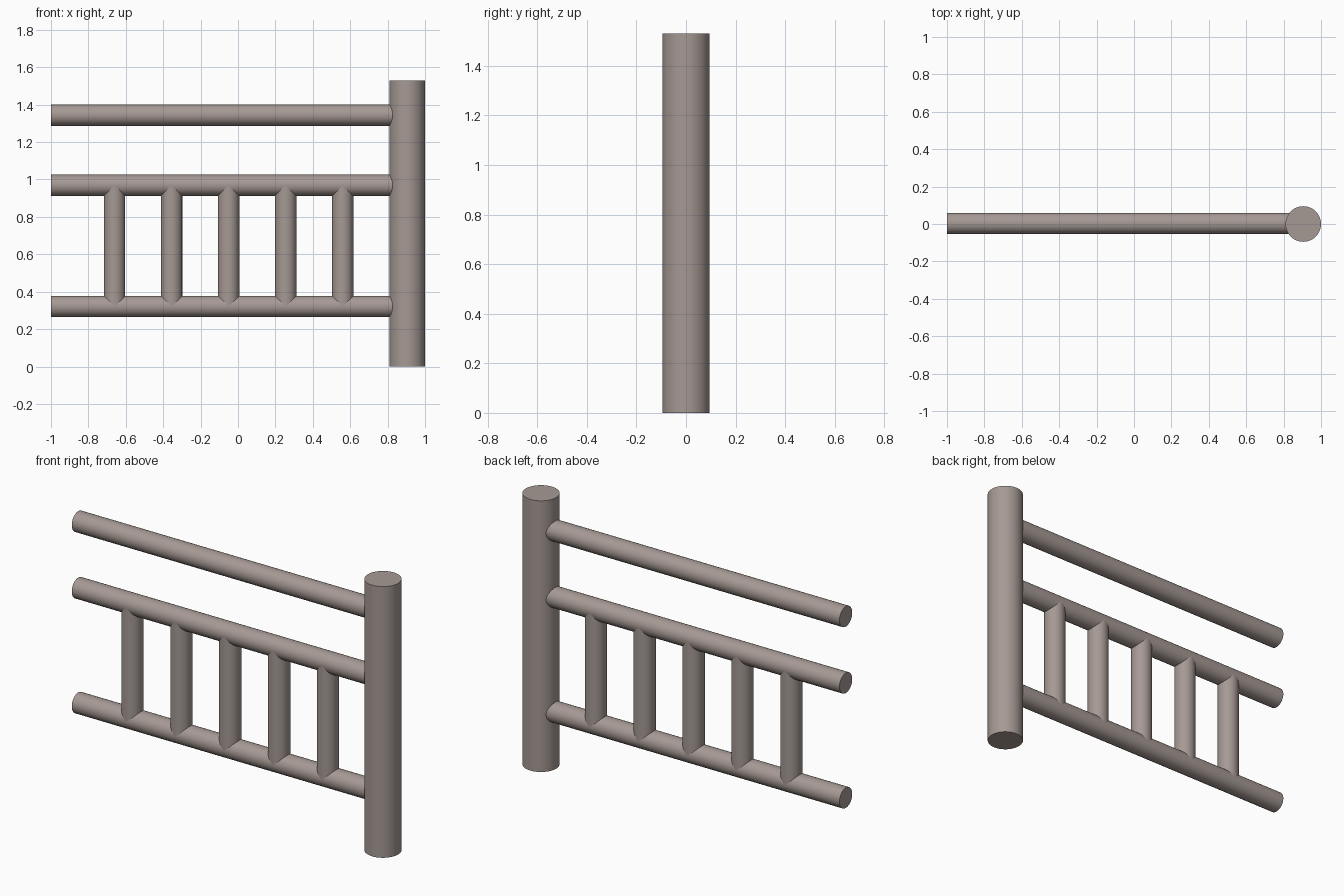
import bpy
import math

if "Cube" in bpy.data.objects:
    bpy.data.objects.remove(bpy.data.objects["Cube"])

# Weathered wood colour shared by every part
wood = bpy.data.materials.new("grey_brown_wood")
wood.diffuse_color = (0.38, 0.32, 0.295, 1.0)
wood.use_nodes = True
wood.node_tree.nodes["Principled BSDF"].inputs["Base Color"].default_value = wood.diffuse_color


def pole(name, radius, length, location, along_x=False):
    """Round pole, standing upright or lying along x."""
    rotation = (0, math.pi / 2, 0) if along_x else (0, 0, 0)
    bpy.ops.mesh.primitive_cylinder_add(
        vertices=48, radius=radius, depth=length, location=location, rotation=rotation)
    obj = bpy.context.object
    obj.name = name
    obj.data.materials.append(wood)
    bpy.ops.object.shade_smooth_by_angle(angle=math.radians(35))
    return obj


POST_X, POST_R, POST_H = 0.905, 0.095, 1.53
RAIL_R, RAIL_Y = 0.057, 0.003
LOW_Z, MID_Z, TOP_Z = 0.321, 0.969, 1.344

# Thick end post
pole("end_post", POST_R, POST_H, (POST_X, 0, POST_H / 2))

# Three rails running into the post
rail_len = POST_X + 1.0
for name, z in (("bottom_rail", LOW_Z), ("middle_rail", MID_Z), ("top_rail", TOP_Z)):
    pole(name, RAIL_R, rail_len, (POST_X - rail_len / 2, RAIL_Y, z), along_x=True)

# Five balusters between the lower two rails
for i in range(5):
    pole(f"baluster_{i + 1}", RAIL_R, MID_Z - LOW_Z,
         (-0.66 + 0.305 * i, RAIL_Y, (LOW_Z + MID_Z) / 2))
